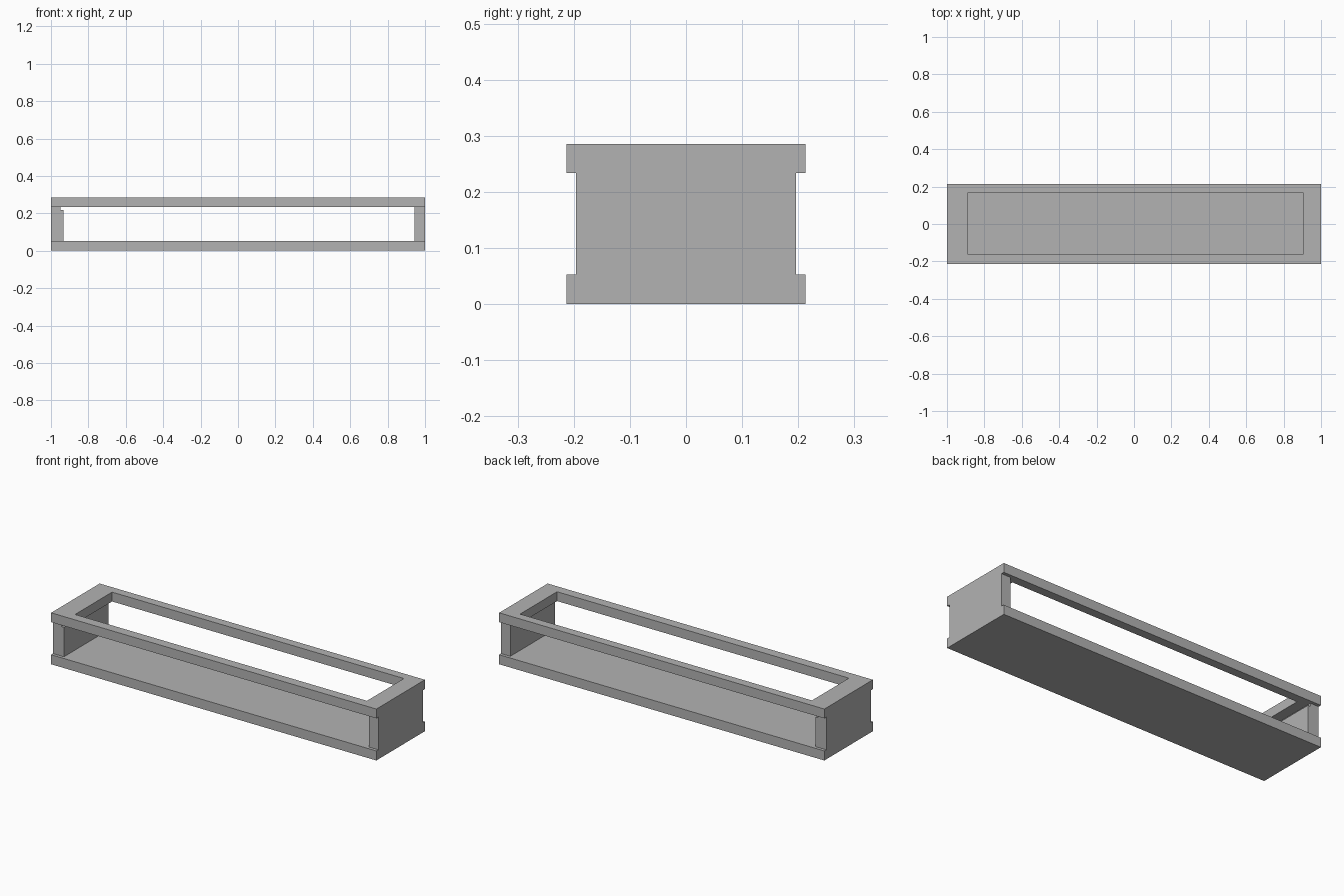
import bpy
import bmesh

cube = bpy.data.objects.get("Cube")
if cube:
    bpy.data.objects.remove(cube, do_unlink=True)

GREY = (0.45, 0.45, 0.45, 1.0)
grey = bpy.data.materials.new("plain_grey")
grey.use_nodes = True
grey.diffuse_color = GREY
grey.node_tree.nodes["Principled BSDF"].inputs["Base Color"].default_value = GREY

HALF_X, HALF_Y, WALL_Y = 1.0, 0.213, 0.196
BASE_TOP, FRAME_BOTTOM, HEIGHT = 0.053, 0.234, 0.286


def finish(name, bm):
    bmesh.ops.recalc_face_normals(bm, faces=bm.faces)
    mesh = bpy.data.meshes.new(name)
    bm.to_mesh(mesh)
    bm.free()
    mesh.materials.append(grey)
    obj = bpy.data.objects.new(name, mesh)
    bpy.context.collection.objects.link(obj)


def extrude(bm, faces, vector):
    """Give flat faces thickness along a vector."""
    result = bmesh.ops.extrude_face_region(bm, geom=faces, use_keep_orig=True)
    verts = [g for g in result["geom"] if isinstance(g, bmesh.types.BMVert)]
    bmesh.ops.translate(bm, verts=verts, vec=vector)


def rectangle(bm, x0, x1, y0, y1, z):
    corners = ((x0, y0), (x1, y0), (x1, y1), (x0, y1))
    return [bm.verts.new((x, y, z)) for x, y in corners]


def wall(name, profile):
    """End wall from an x-z profile, run from front to back."""
    bm = bmesh.new()
    face = bm.faces.new([bm.verts.new((x, -WALL_Y, z)) for x, z in profile])
    extrude(bm, [face], (0, 2 * WALL_Y, 0))
    finish(name, bm)


# Solid base slab
bm = bmesh.new()
slab = bm.faces.new(rectangle(bm, -HALF_X, HALF_X, -HALF_Y, HALF_Y, 0))
extrude(bm, [slab], (0, 0, BASE_TOP))
finish("base_slab", bm)

# Top frame with its rectangular opening
bm = bmesh.new()
outer = rectangle(bm, -HALF_X, HALF_X, -HALF_Y, HALF_Y, FRAME_BOTTOM)
inner = rectangle(bm, -0.89, 0.905, -0.16, 0.165, FRAME_BOTTOM)
rails = []
for i in range(4):
    j = (i + 1) % 4
    rails.append(bm.faces.new((outer[i], outer[j], inner[j], inner[i])))
extrude(bm, rails, (0, 0, HEIGHT - FRAME_BOTTOM))
finish("top_frame", bm)

# End walls: the right one has a small step at its upper inner edge
wall("left_end_wall", [(0.943, BASE_TOP), (HALF_X, BASE_TOP),
                       (HALF_X, FRAME_BOTTOM), (0.943, FRAME_BOTTOM)])
wall("right_end_wall", [(-HALF_X, BASE_TOP), (-0.933, BASE_TOP),
                        (-0.933, 0.217), (-0.949, 0.217),
                        (-0.949, FRAME_BOTTOM), (-HALF_X, FRAME_BOTTOM)])
